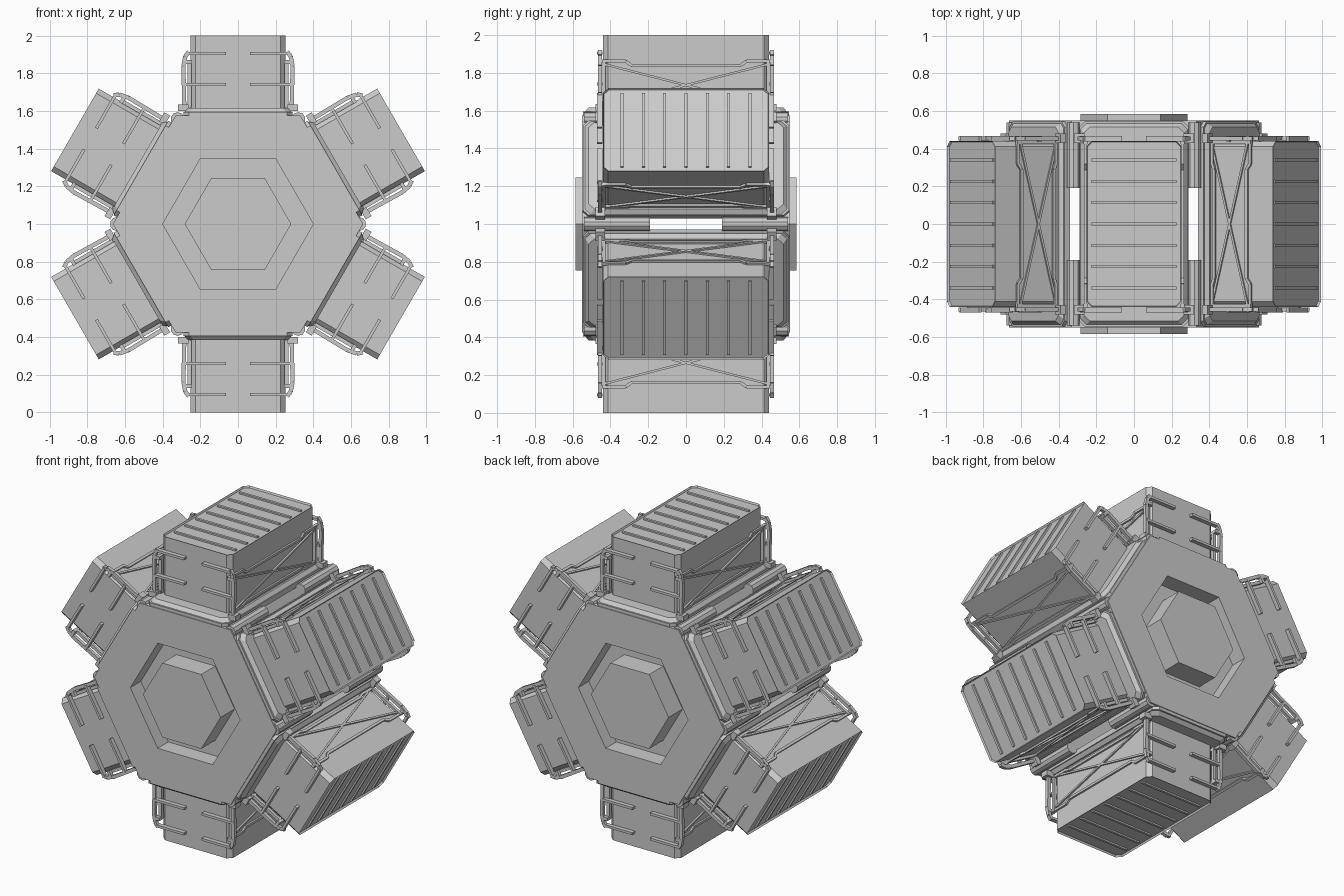
import bpy, bmesh
from math import pi, sin, cos
from mathutils import Matrix, Vector

if "Cube" in bpy.data.objects:
    bpy.data.objects.remove(bpy.data.objects["Cube"])

CENTRE = Matrix.Translation((0, 0, 1))


def finish(name, bm, spins=(0,)):
    """Turn a bmesh (x tangent, y along axis, z radial) into spun copies round the hub."""
    bmesh.ops.recalc_face_normals(bm, faces=bm.faces)
    mesh = bpy.data.meshes.new(name)
    bm.to_mesh(mesh)
    bm.free()
    for i, k in enumerate(spins):
        ob = bpy.data.objects.new(name if i == 0 else f"{name}_{i + 1}", mesh)
        ob.matrix_world = CENTRE @ Matrix.Rotation(k * pi / 3, 4, 'Y')
        bpy.context.collection.objects.link(ob)


def box(bm, x0, x1, y0, y1, z0, z1):
    m = Matrix.Translation(((x0 + x1) / 2, (y0 + y1) / 2, (z0 + z1) / 2))
    m = m @ Matrix.Diagonal((abs(x1 - x0), abs(y1 - y0), abs(z1 - z0), 1))
    bmesh.ops.create_cube(bm, size=1, matrix=m)


def beam(bm, a, b, w=0.016, h=0.016):
    a, b = Vector(a), Vector(b)
    d = b - a
    m = Matrix.Translation((a + b) / 2) @ d.to_track_quat('Z', 'Y').to_matrix().to_4x4()
    bmesh.ops.create_cube(bm, size=1, matrix=m @ Matrix.Diagonal((w, h, d.length, 1)))


def path(bm, pts, **kw):
    for a, b in zip(pts, pts[1:]):
        beam(bm, a, b, **kw)


def slab(bm, hx, hy, c, z0, z1, top=0.0):
    """Chamfered rectangle extruded radially, optionally narrowing by top; returns cap."""
    def ring(hx, hy, z):
        pts = [(hx - c, -hy), (hx, c - hy), (hx, hy - c), (hx - c, hy),
               (c - hx, hy), (-hx, hy - c), (-hx, c - hy), (c - hx, -hy)]
        return [bm.verts.new((x, y, z)) for x, y in pts]
    lo, hi = ring(hx, hy, z0), ring(hx - top, hy - top, z1)
    bm.faces.new(lo[::-1])
    for i in range(8):
        j = (i + 1) % 8
        bm.faces.new((lo[i], lo[j], hi[j], hi[i]))
    return bm.faces.new(hi)


def hexagon(bm, r, y):
    return [bm.verts.new((r * cos(i * pi / 3), y, r * sin(i * pi / 3))) for i in range(6)]


# Hub end blocks: hexagon with a hexagonal well and a protruding plug in it
for side, label in ((-1, "front"), (1, "back")):
    bm = bmesh.new()
    rings = [hexagon(bm, r, side * y) for r, y in (
        (0.664, 0.19), (0.664, 0.55), (0.4, 0.55), (0.4, 0.44), (0.283, 0.44), (0.283, 0.585))]
    bm.faces.new(rings[0])
    bm.faces.new(rings[-1])
    for a, b in zip(rings, rings[1:]):
        for i in range(6):
            j = (i + 1) % 6
            bm.faces.new((a[i], a[j], b[j], b[i]))
    finish(f"{label}_hub_block", bm)

    # Round rods on the six hub corners
    bm = bmesh.new()
    for i in range(6):
        a = i * pi / 3
        m = Matrix.Translation((0.642 * cos(a), side * 0.365, 0.642 * sin(a)))
        bmesh.ops.create_cone(bm, cap_ends=True, segments=10, radius1=0.038, radius2=0.038,
                              depth=0.35, matrix=m @ Matrix.Rotation(pi / 2, 4, 'X'))
    finish(f"{label}_corner_rods", bm)

ALL = range(6)

# Stepped mounting plate on each hub side
bm = bmesh.new()
slab(bm, 0.29, 0.545, 0.03, 0.56, 0.595)
slab(bm, 0.285, 0.535, 0.03, 0.594, 0.617, top=0.02)
finish("mounting_plate", bm, ALL)

# Container body with chamfered corners and a sunken end panel
bm = bmesh.new()
cap = slab(bm, 0.253, 0.44, 0.028, 0.6, 1.0)
bmesh.ops.inset_region(bm, faces=[cap], thickness=0.02)
r = bmesh.ops.inset_region(bm, faces=[cap], thickness=0.006, depth=-0.012)
finish("container", bm, ALL)

# Ribs across the end panel
bm = bmesh.new()
for i in range(-3, 4):
    y = i * 0.113
    box(bm, -0.225, 0.225, y - 0.008, y + 0.008, 0.98, 0.998)
finish("panel_ribs", bm, ALL)

# Corner posts with arms reaching over the container ends, plus feet
bm = bmesh.new()
for sx in (-1, 1):
    for sy in (-1, 1):
        y = sy * 0.455
        path(bm, [(sx * 0.285, y, 0.61), (sx * 0.29, y, 0.84),
                  (sx * 0.28, y, 0.89), (sx * 0.262, y, 0.915)], w=0.022, h=0.022)
        box(bm, sx * 0.065, sx * 0.272, y - 0.016, y + 0.012, 0.898, 0.914)
        box(bm, sx * 0.065, sx * 0.288, y - 0.016, y + 0.012, 0.732, 0.748)
        box(bm, sx * 0.262, sx * 0.318, y - 0.025, y + 0.025, 0.6, 0.635)
        box(bm, sx * 0.245, sx * 0.29, y - 0.012, y + 0.012, 0.85, 0.87)
finish("corner_posts", bm, ALL)

# Cross-braced frame on both long sides
bm = bmesh.new()
for sx in (-1, 1):
    x = sx * 0.257
    for z, dz in ((0.84, 0.022), (0.642, -0.012)):
        path(bm, [(x, -0.45, z + dz), (x, -0.32, z + dz), (x, -0.29, z),
                  (x, 0.29, z), (x, 0.32, z + dz), (x, 0.45, z + dz)])
    for s in (-1, 1):
        beam(bm, (x, -0.43, 0.735 - s * 0.11), (x, 0.43, 0.735 + s * 0.11), w=0.012, h=0.012)
        beam(bm, (x, s * 0.435, 0.62), (x, s * 0.435, 0.87), w=0.02, h=0.02)
finish("side_cross_brace", bm, ALL)
